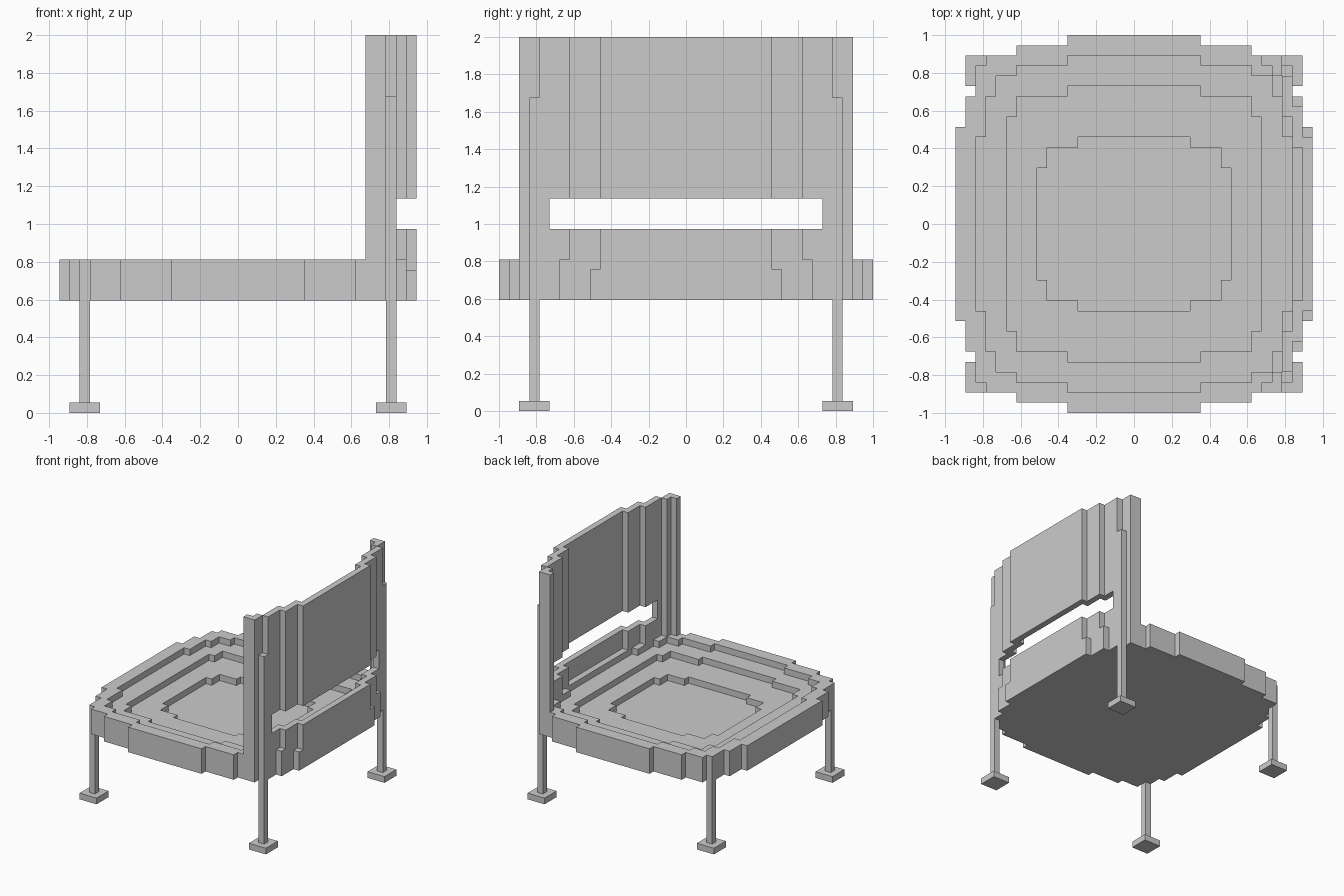
import bpy, bmesh
from mathutils import Vector

if "Cube" in bpy.data.objects:
    bpy.data.objects.remove(bpy.data.objects["Cube"])

V = 2 / 37   # size of one block; x and y are centred on block (0, 0)


def box(i0, i1, j0, j1, k0, k1):
    """Set of blocks in inclusive index ranges."""
    return {(i, j, k) for i in range(i0, i1 + 1)
            for j in range(j0, j1 + 1) for k in range(k0, k1 + 1)}


def inside(steps, i, j):
    """Stepped rounded outline: pairs of (max |x|, max |y|)."""
    return any(abs(i) <= a and abs(j) <= b for a, b in steps)


# Seat: rim outline and three nested recesses, each one block deeper
OUTLINES = [
    [(6, 18), (11, 17), (14, 16), (15, 15), (16, 12), (17, 9)],
    [(6, 16), (11, 15), (13, 14), (14, 12), (15, 8)],
    [(6, 13), (11, 12), (12, 10)],
    [(5, 8), (8, 7), (9, 5)],
]
seat = set()
for i in range(-17, 18):
    for j in range(-18, 19):
        depth = sum(inside(o, i, j) for o in OUTLINES)
        if depth:
            top = 15 - depth
            if i == 17 and abs(j) == 9:   # lowered shoulder beside the backrest
                top = 13
            seat |= box(i, i, j, j, 11, top)

# Backrest: curved wall with a slot, (x, first |y|, last |y|)
ARC = [(17, 0, 8), (16, 8, 11), (15, 11, 14), (14, 15, 16), (13, 16, 16)]
back = set()
for i, a, b in ARC:
    for j in range(a, b + 1):
        for s in (-1, 1):
            back |= box(i, i, s * j, s * j, 11, 36)
back -= box(12, 18, -13, 13, 18, 20)
back -= seat

parts = {"seat": seat, "backrest": back}

# Legs with square feet; rear legs run on up the outside of the backrest
for xn, sx in (("front_seat_side", -1), ("backrest_side", 1)):
    for yn, sy in (("near", -1), ("far", 1)):
        x, y = 15 * sx, 15 * sy
        leg = box(x, x, y, y, 1, 30 if sx > 0 else 10)
        parts[f"leg_{xn}_{yn}"] = leg - seat - back
        parts[f"foot_{xn}_{yn}"] = box(x - 1, x + 1, y - 1, y + 1, 0, 0)

solid = set().union(*parts.values())


def build(name, cells):
    """Skin the exposed block sides and merge coplanar faces."""
    bm = bmesh.new()
    for c in cells:
        for axis in range(3):
            for s in (-1, 1):
                n = list(c)
                n[axis] += s
                if tuple(n) in solid:
                    continue
                u, w = (axis + 1) % 3, (axis + 2) % 3
                quad = []
                for du, dw in ((-1, -1), (1, -1), (1, 1), (-1, 1)):
                    p = Vector((c[0], c[1], c[2] + 0.5))
                    p[axis] += s * 0.5
                    p[u] += du * 0.5
                    p[w] += dw * 0.5
                    quad.append(bm.verts.new(p * V))
                bm.faces.new(quad if s > 0 else quad[::-1])
    bmesh.ops.remove_doubles(bm, verts=bm.verts, dist=V * 0.01)
    bmesh.ops.dissolve_limit(bm, angle_limit=0.01, verts=bm.verts, edges=bm.edges)
    mesh = bpy.data.meshes.new(name)
    bm.to_mesh(mesh)
    bm.free()
    bpy.context.collection.objects.link(bpy.data.objects.new(name, mesh))


for name, cells in parts.items():
    build(name, cells)
